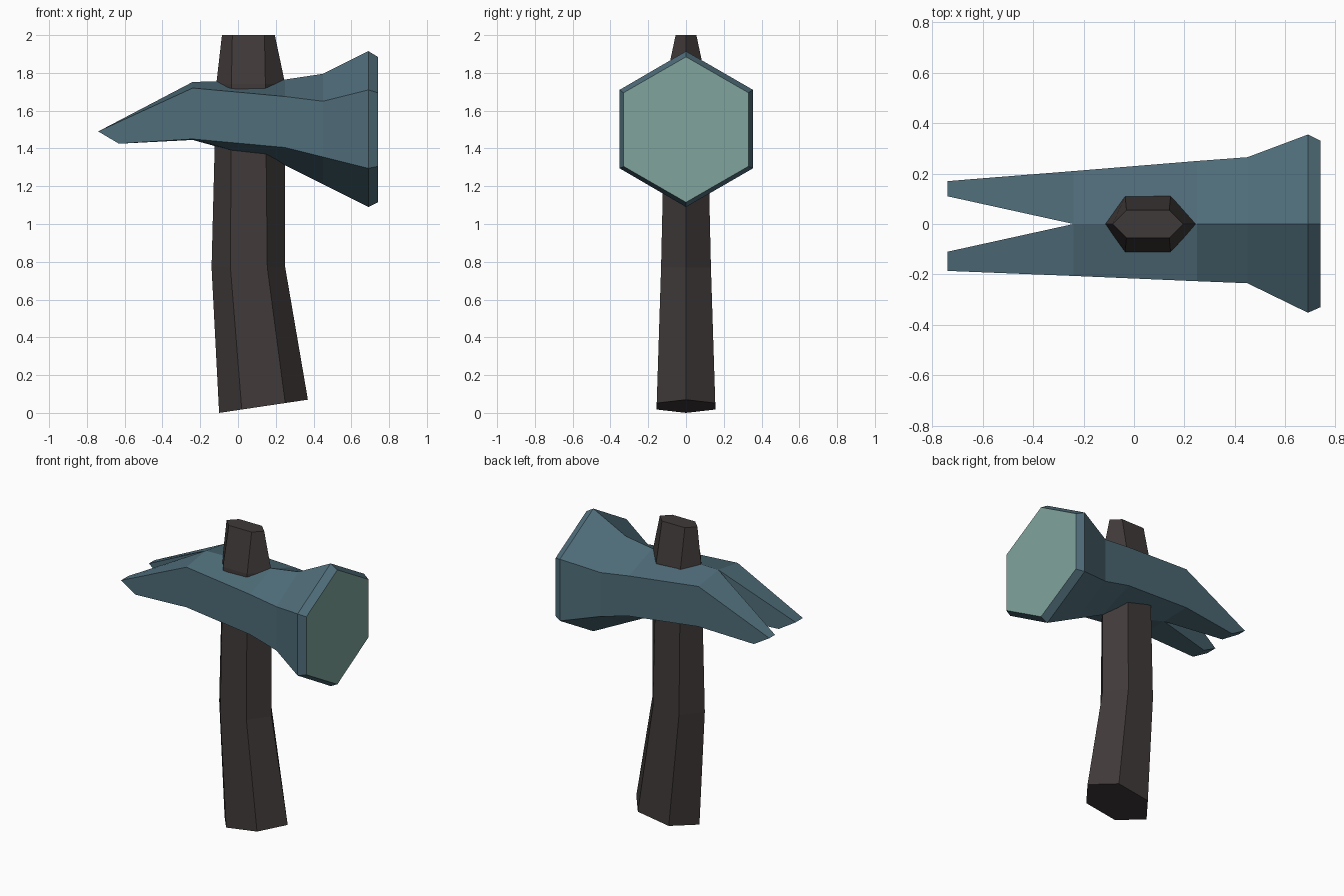
import bpy, bmesh

if "Cube" in bpy.data.objects:
    bpy.data.objects.remove(bpy.data.objects["Cube"])


def material(name, rgb):
    m = bpy.data.materials.new(name)
    m.diffuse_color = (*rgb, 1)
    m.use_nodes = True
    m.node_tree.nodes["Principled BSDF"].inputs["Base Color"].default_value = m.diffuse_color
    return m


steel = material("blue_steel", (0.078, 0.152, 0.192))
strike = material("pale_green_face", (0.215, 0.375, 0.335))
wood = material("dark_wood", (0.051, 0.042, 0.041))


def loft(bm, rings):
    """Join matching rings of points with quads and return the vertex rings."""
    vr = [[bm.verts.new(p) for p in r] for r in rings]
    for a, b in zip(vr, vr[1:]):
        for i in range(len(a)):
            j = (i + 1) % len(a)
            bm.faces.new((a[i], a[j], b[j], b[i]))
    return vr


def finish(bm, name, mats):
    bmesh.ops.recalc_face_normals(bm, faces=bm.faces)
    me = bpy.data.meshes.new(name)
    bm.to_mesh(me)
    bm.free()
    for m in mats:
        me.materials.append(m)
    ob = bpy.data.objects.new(name, me)
    bpy.context.collection.objects.link(ob)
    return ob


# Handle: bent six-sided shaft (x of back point, two flats, front point; half width; z at both ends)
def handle_ring(x0, x1, x2, x3, w, z0, z1):
    def z(x):
        return z0 + (z1 - z0) * (x - x0) / (x3 - x0)
    pts = [(x0, 0), (x1, -w), (x2, -w), (x3, 0), (x2, w), (x1, w)]
    return [(x, y, z(x)) for x, y in pts]


bm = bmesh.new()
rings = loft(bm, [
    handle_ring(-0.10, 0.02, 0.25, 0.37, 0.155, 0.0, 0.07),
    handle_ring(-0.14, -0.04, 0.155, 0.25, 0.132, 0.77, 0.77),
    handle_ring(-0.115, -0.035, 0.145, 0.25, 0.11, 1.74, 1.74),
    handle_ring(-0.085, -0.03, 0.14, 0.195, 0.055, 2.0, 2.0),
])
bm.faces.new(rings[0])
bm.faces.new(rings[-1])
finish(bm, "handle", [wood])


# Head: six-sided sections (x, top, upper side, lower side, bottom, half width +y, half width -y)
def head_ring(x, t, u, l, b, wp, wn):
    return [(x, 0, t), (x, wp, u), (x, wp, l), (x, 0, b), (x, -wn, l), (x, -wn, u)]


bm = bmesh.new()
rings = loft(bm, [
    head_ring(0.74, 1.885, 1.695, 1.305, 1.115, 0.33, 0.33),
    head_ring(0.69, 1.915, 1.71, 1.295, 1.09, 0.355, 0.352),
    head_ring(0.45, 1.795, 1.65, 1.355, 1.21, 0.265, 0.235),
    head_ring(0.25, 1.765, 1.675, 1.405, 1.31, 0.25, 0.227),
    head_ring(-0.24, 1.752, 1.72, 1.45, 1.445, 0.21, 0.206),
])

# Striking face
bm.faces.new(rings[0]).material_index = 1

# Claw: two prongs split by a notch
top, up_p, lo_p, bot, lo_n, up_n = rings[-1]
for s, u, l, w_tip, w_low in ((1, up_p, lo_p, 0.17, 0.179), (-1, up_n, lo_n, 0.186, 0.19)):
    tip_out = bm.verts.new((-0.74, s * w_tip, 1.49))
    tip_in = bm.verts.new((-0.74, s * 0.11, 1.49))
    low_out = bm.verts.new((-0.63, s * w_low, 1.425))
    low_in = bm.verts.new((-0.63, s * 0.087, 1.425))
    for f in ((top, u, tip_out, tip_in), (u, l, low_out, tip_out),
              (l, bot, low_in, low_out), (top, bot, low_in, tip_in),
              (tip_out, tip_in, low_in, low_out)):
        bm.faces.new(f)
finish(bm, "hammer_head", [steel, strike])
